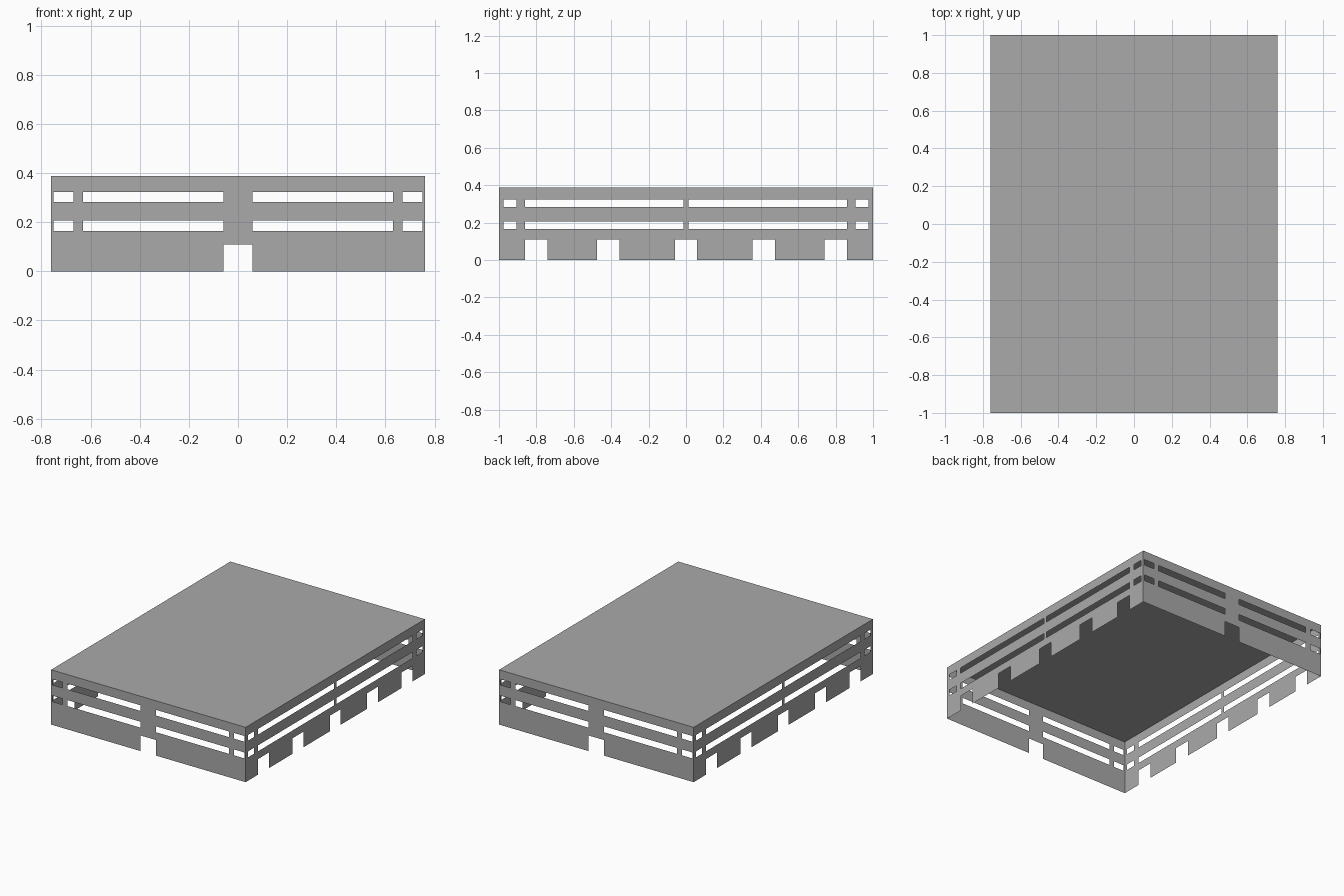
import bpy, bmesh
from math import pi
from mathutils import Matrix

cube = bpy.data.objects.get("Cube")
if cube:
    bpy.data.objects.remove(cube, do_unlink=True)

HALF_X, HALF_Y, HEIGHT = 0.76, 1.0, 0.387

grey = bpy.data.materials.new("plain grey")
grey.use_nodes = True
colour = (0.4, 0.4, 0.4, 1)
grey.diffuse_color = colour
grey.node_tree.nodes["Principled BSDF"].inputs["Base Color"].default_value = colour


def sheet(name, half, height, holes, matrix):
    """Flat upright sheet with rectangular openings (x0, x1, z0, z1)."""
    xs = sorted({-half, half} | {x for h in holes for x in h[:2]})
    zs = sorted({0, height} | {z for h in holes for z in h[2:]})
    bm = bmesh.new()
    grid = {(x, z): bm.verts.new((x, 0, z)) for x in xs for z in zs}
    for x0, x1 in zip(xs, xs[1:]):
        for z0, z1 in zip(zs, zs[1:]):
            cx, cz = (x0 + x1) / 2, (z0 + z1) / 2
            if not any(a < cx < b and c < cz < d for a, b, c, d in holes):
                bm.faces.new([grid[p] for p in ((x0, z0), (x1, z0), (x1, z1), (x0, z1))])
    bmesh.ops.delete(bm, geom=[v for v in bm.verts if not v.link_faces], context='VERTS')
    # Merge coplanar cells into clean panels
    bmesh.ops.dissolve_limit(bm, angle_limit=0.01, verts=bm.verts[:], edges=bm.edges[:])
    bm.transform(matrix)
    mesh = bpy.data.meshes.new(name)
    bm.to_mesh(mesh)
    bm.free()
    mesh.materials.append(grey)
    bpy.context.collection.objects.link(bpy.data.objects.new(name, mesh))


def openings(spans, notches):
    """Two rows of mirrored slots above a row of floor notches."""
    holes = [(c - 0.06, c + 0.06, 0, 0.11) for c in notches]
    for z0, z1 in ((0.165, 0.207), (0.283, 0.323)):
        for a, b in spans:
            holes += [(a, b, z0, z1), (-b, -a, z0, z1)]
    return holes


end_holes = openings([(0.06, 0.63), (0.67, 0.75)], [0])
side_holes = openings([(0.013, 0.862), (0.905, 0.975)], [-0.8, -0.415, 0, 0.415, 0.8])

# Four walls, outward facing
for name, half, dist, angle, holes in (
        ("front_wall", HALF_X, HALF_Y, 0, end_holes),
        ("left_wall", HALF_Y, HALF_X, pi / 2, side_holes),
        ("back_wall", HALF_X, HALF_Y, pi, end_holes),
        ("right_wall", HALF_Y, HALF_X, -pi / 2, side_holes)):
    sheet(name, half, HEIGHT, holes,
          Matrix.Rotation(angle, 4, 'Z') @ Matrix.Translation((0, -dist, 0)))

# Roof panel, laid flat and facing up
sheet("roof", HALF_X, 2 * HALF_Y, [],
      Matrix.Translation((0, -HALF_Y, HEIGHT)) @ Matrix.Rotation(-pi / 2, 4, 'X'))
